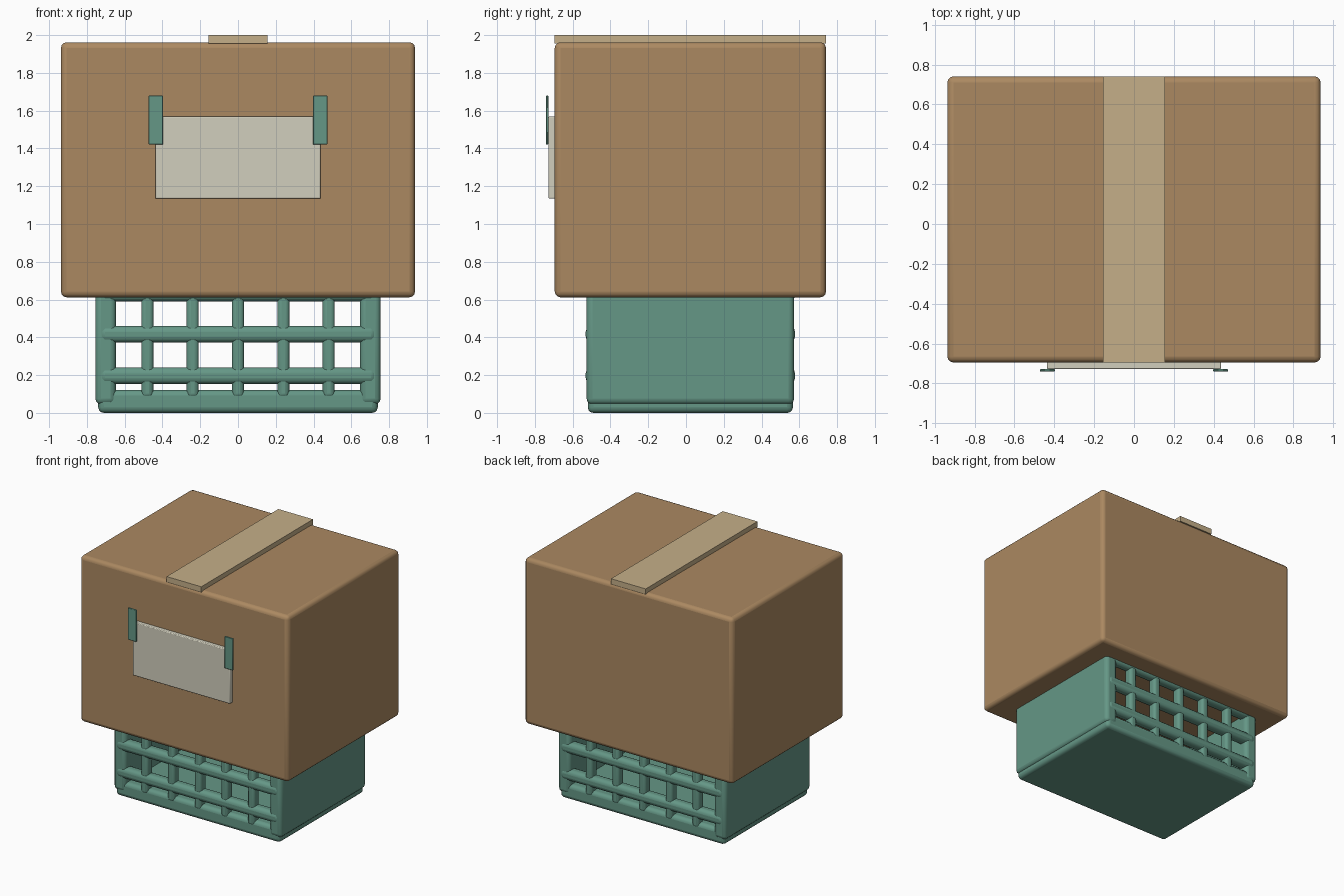
import bpy, bmesh, math
from mathutils import Vector

if "Cube" in bpy.data.objects:
    bpy.data.objects.remove(bpy.data.objects["Cube"])


def material(name, rgb):
    m = bpy.data.materials.new(name)
    m.diffuse_color = (*rgb, 1)
    m.use_nodes = True
    m.node_tree.nodes["Principled BSDF"].inputs["Base Color"].default_value = m.diffuse_color
    return m


CARD = material("cardboard", (0.41, 0.25, 0.12))
TAPE = material("packing_tape", (0.56, 0.43, 0.25))
PAPER = material("paper", (0.64, 0.62, 0.51))
GREEN = material("green_plastic", (0.13, 0.31, 0.24))


def block(name, x, y, z, mat, bevel=0.0, segments=3):
    """Box spanning the given ranges, with optional rounded edges."""
    lo, hi = Vector((x[0], y[0], z[0])), Vector((x[1], y[1], z[1]))
    bm = bmesh.new()
    bmesh.ops.create_cube(bm, size=1)
    bmesh.ops.scale(bm, vec=hi - lo, verts=bm.verts)
    me = bpy.data.meshes.new(name)
    bm.to_mesh(me)
    bm.free()
    ob = bpy.data.objects.new(name, me)
    ob.location = (lo + hi) / 2
    bpy.context.collection.objects.link(ob)
    me.materials.append(mat)
    if bevel:
        mod = ob.modifiers.new("rounded_edges", 'BEVEL')
        mod.width, mod.segments = bevel, segments
        bpy.ops.object.select_all(action='DESELECT')
        ob.select_set(True)
        bpy.context.view_layer.objects.active = ob
        bpy.ops.object.shade_smooth_by_angle(angle=math.radians(40))
    return ob


# Cardboard carton with a tape strip over the top
block("carton", (-0.937, 0.937), (-0.695, 0.741), (0.612, 1.962), CARD, 0.03)
block("tape_strip", (-0.156, 0.156), (-0.695, 0.741), (1.955, 2.0), TAPE)

# Paper label held by two tabs
block("label", (-0.437, 0.437), (-0.728, -0.69), (1.134, 1.57), PAPER, 0.006, 2)
for side, s in (("left", -1), ("right", 1)):
    xs = sorted((s * 0.397, s * 0.473))
    block(f"label_tab_{side}", xs, (-0.741, -0.729), (1.42, 1.68), GREEN, 0.003, 1)

# Crate floor and solid end panels
block("crate_floor", (-0.74, 0.74), (-0.52, 0.566), (0.0, 0.122), GREEN, 0.03)
for side, s in (("left", -1), ("right", 1)):
    xs = sorted((s * 0.646, s * 0.755))
    block(f"crate_end_{side}", xs, (-0.526, 0.572), (0.045, 0.665), GREEN, 0.03)

# Front and back lattices of rails and upright bars
for face, y in (("front", -0.487), ("back", 0.533)):
    for i, z in enumerate((0.197, 0.417, 0.635)):
        block(f"crate_{face}_rail_{i + 1}", (-0.735, 0.735),
              (y - 0.044, y + 0.044), (z - 0.044, z + 0.044), GREEN, 0.032)
    for i in range(5):
        x = (i - 2) * 0.24
        block(f"crate_{face}_bar_{i + 1}", (x - 0.032, x + 0.032),
              (y - 0.037, y + 0.037), (0.08, 0.655), GREEN, 0.022)
